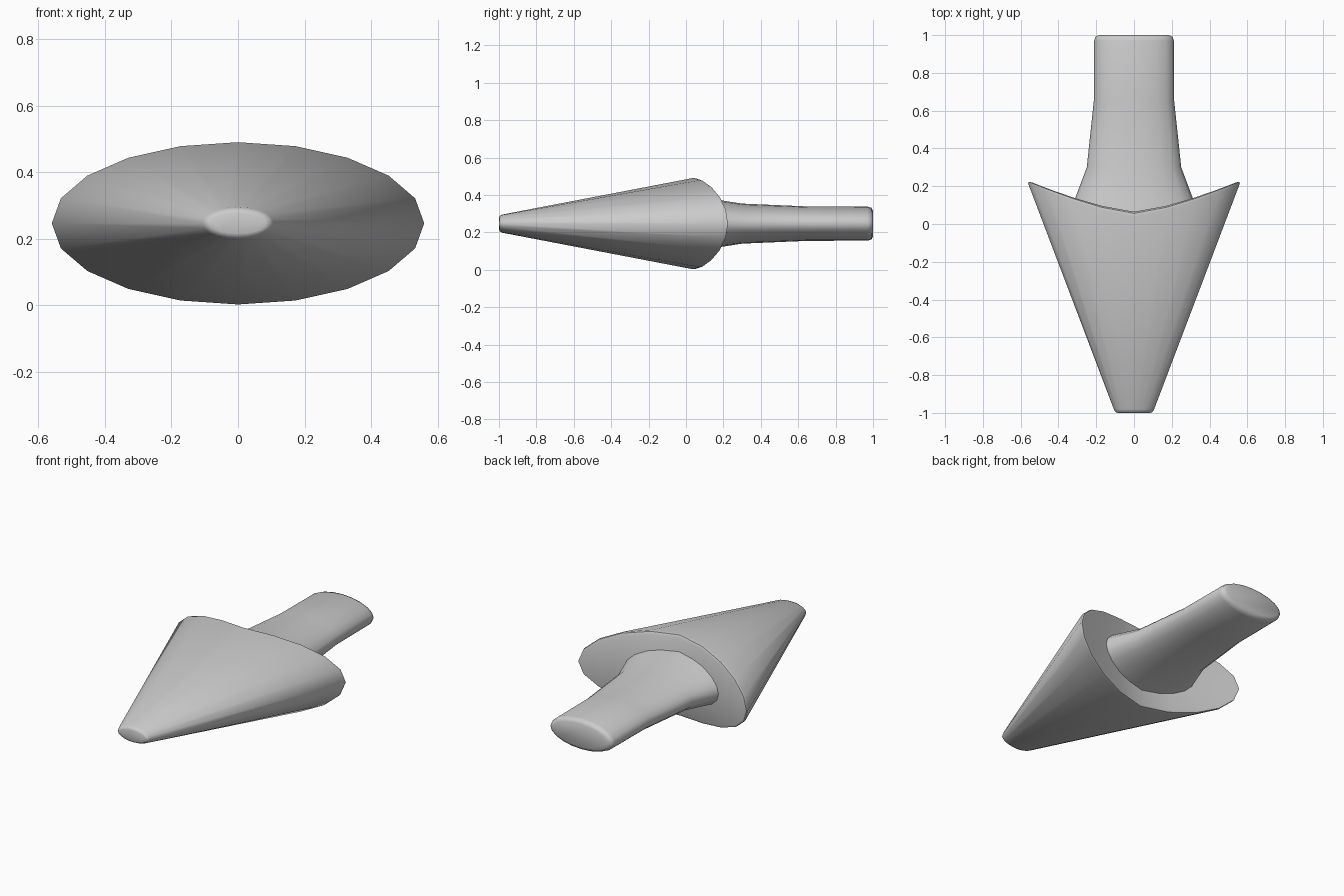
import bpy, math

if "Cube" in bpy.data.objects:
    bpy.data.objects.remove(bpy.data.objects["Cube"])

SIDES = 20
CZ = 0.247  # height of the long axis


def ellipse(rx, rz, y, sweep=0.0):
    """Elliptical ring; sweep pushes the left and right sides backward."""
    ring = []
    for i in range(SIDES):
        a = 2 * math.pi * i / SIDES
        s, c = math.sin(a), math.cos(a)
        ring.append((rx * s, y + sweep * abs(s) ** 1.4, CZ + rz * c))
    return ring


def loft(name, rings, saddle_back=False):
    """Skin a stack of rings running from front to back."""
    verts = [v for r in rings for v in r]
    faces = []
    n = SIDES
    for k in range(len(rings) - 1):
        for i in range(n):
            j = (i + 1) % n
            faces.append((k * n + i, k * n + j, (k + 1) * n + j, (k + 1) * n + i))
    faces.append(tuple(range(n))[::-1])
    b = (len(rings) - 1) * n
    if saddle_back:
        # strips joining upper and lower points of equal x
        h = n // 2
        for side in (0, h):
            for i in range(h // 2):
                f = [side + i, side + i + 1, side + h - i - 1, side + h - i]
                f = [b + v % n for v in f]
                faces.append(tuple(dict.fromkeys(f)))
        faces = [f for f in faces if len(f) > 2]
    else:
        faces.append(tuple(b + i for i in range(n)))
    mesh = bpy.data.meshes.new(name)
    mesh.from_pydata(verts, [], faces)
    mesh.update()
    obj = bpy.data.objects.new(name, mesh)
    bpy.context.collection.objects.link(obj)
    bpy.ops.object.select_all(action='DESELECT')
    obj.select_set(True)
    bpy.context.view_layer.objects.active = obj
    bpy.ops.object.mode_set(mode='EDIT')
    bpy.ops.mesh.select_all(action='SELECT')
    bpy.ops.mesh.normals_make_consistent(inside=False)
    bpy.ops.object.mode_set(mode='OBJECT')
    bpy.ops.object.shade_smooth_by_angle(angle=math.radians(50))
    return obj


# Swept-back flattened cone with a blunt tip and rounded rear rim
loft("arrow_head", [
    ellipse(0.085, 0.030, -1.0),
    ellipse(0.098, 0.041, -0.996),
    ellipse(0.107, 0.049, -0.98),
    ellipse(0.560, 0.244, 0.038, 0.175),
    ellipse(0.557, 0.241, 0.056, 0.168),
    ellipse(0.540, 0.226, 0.065, 0.155),
], saddle_back=True)

# Oval stem flaring into the head
loft("stem", [
    ellipse(0.363, 0.155, 0.0),
    ellipse(0.310, 0.132, 0.14),
    ellipse(0.250, 0.107, 0.30),
    ellipse(0.213, 0.092, 0.65),
    ellipse(0.211, 0.091, 0.97),
    ellipse(0.204, 0.085, 0.991),
    ellipse(0.185, 0.068, 1.0),
])
